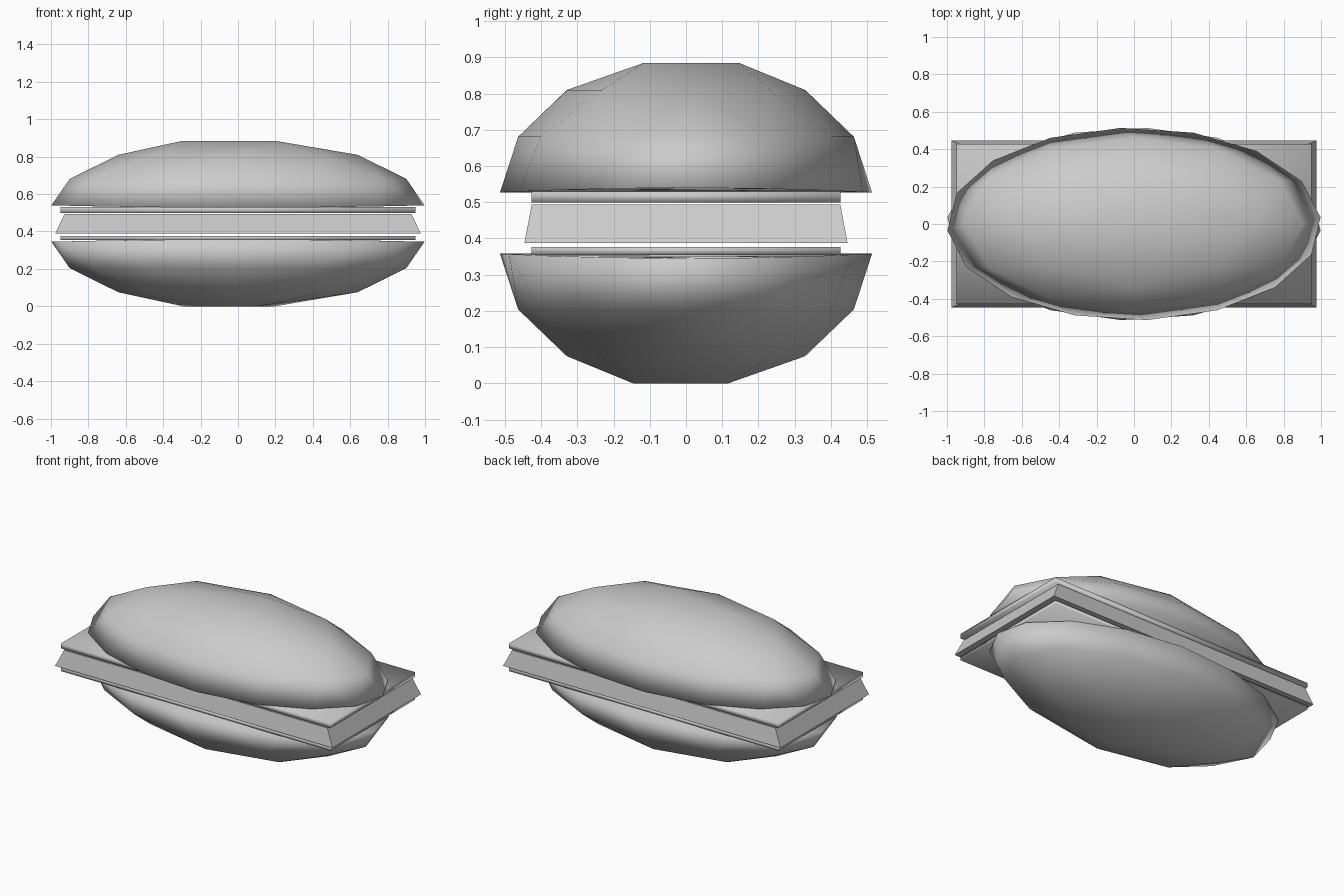
import bpy, bmesh
from math import cos, sin, radians, tau

if "Cube" in bpy.data.objects:
    bpy.data.objects.remove(bpy.data.objects["Cube"])

HEIGHT, RIM = 0.885, 0.527

grey = bpy.data.materials.new("light grey")
grey.use_nodes = True
colour = (0.6, 0.6, 0.6, 1)
grey.diffuse_color = colour
grey.node_tree.nodes["Principled BSDF"].inputs["Base Color"].default_value = colour


def finish(name, bm, smooth):
    bmesh.ops.recalc_face_normals(bm, faces=bm.faces)
    for face in bm.faces:
        face.smooth = smooth
    mesh = bpy.data.meshes.new(name)
    bm.to_mesh(mesh)
    bm.free()
    mesh.materials.append(grey)
    obj = bpy.data.objects.new(name, mesh)
    bpy.context.collection.objects.link(obj)


def bun(name, flipped):
    """Faceted half ellipsoid: the hull of a few staggered rings."""
    bm = bmesh.new()
    # side count, radius, relative height, turn in degrees
    for count, radius, rise, turn in ((16, 1, 0, 4), (12, 0.9, 0.43, 0),
                                      (8, 0.64, 0.79, 0), (3, 0.3, 1, -49)):
        for i in range(count):
            a = radians(turn) + i * tau / count
            x, y = radius * cos(a), radius * 0.515 * sin(a)
            z = RIM + rise * (HEIGHT - RIM)
            if rise == 0:
                z += 0.013 * x * x      # rim lifts a little at both ends
            if flipped:
                y, z = -y, HEIGHT - z
            bm.verts.new((x, y, z))
    bmesh.ops.convex_hull(bm, input=bm.verts)
    finish(name, bm, True)


def slab(name, low, high, bottom, top, smooth):
    """Rectangular layer; low and high are half sizes at its two levels."""
    bm = bmesh.new()
    bmesh.ops.create_cube(bm, size=2)
    for v in bm.verts:
        (hx, hy), z = (high, top) if v.co.z > 0 else (low, bottom)
        v.co = (v.co.x * hx, v.co.y * hy, z)
    finish(name, bm, smooth)


# Bread halves
bun("top_bun", False)
bun("bottom_bun", True)

# Filling layers
plate = (0.95, 0.427)
slab("upper_slice", plate, plate, 0.5, 0.53, True)
slab("middle_filling", (0.977, 0.446), (0.928, 0.426), 0.388, 0.494, False)
slab("lower_slice", plate, plate, 0.355, 0.377, True)
